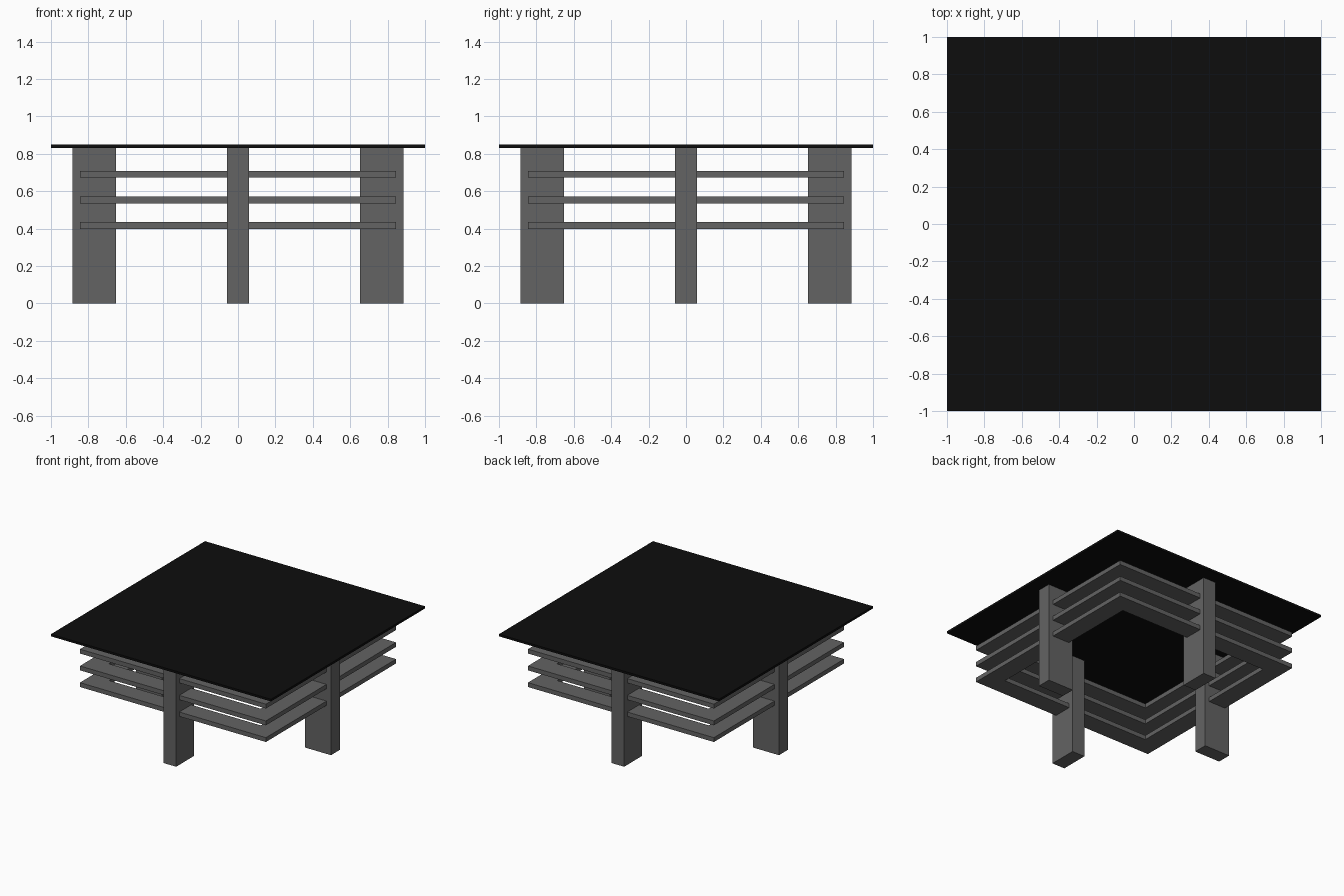
import bpy
import bmesh
from math import pi
from mathutils import Matrix

cube = bpy.data.objects.get("Cube")
if cube:
    bpy.data.objects.remove(cube, do_unlink=True)


def make_material(name, value):
    mat = bpy.data.materials.new(name)
    mat.use_nodes = True
    colour = (value, value, value, 1)
    mat.diffuse_color = colour
    mat.node_tree.nodes["Principled BSDF"].inputs["Base Color"].default_value = colour
    return mat


def prism(name, outline, bottom, top, mat, turn=0):
    """Extrude a flat outline upward, then turn it about the centre axis."""
    bm = bmesh.new()
    face = bm.faces.new([bm.verts.new((x, y, bottom)) for x, y in outline])
    grown = bmesh.ops.extrude_face_region(bm, geom=[face])
    verts = [v for v in grown["geom"] if isinstance(v, bmesh.types.BMVert)]
    bmesh.ops.translate(bm, verts=verts, vec=(0, 0, top - bottom))
    bmesh.ops.recalc_face_normals(bm, faces=bm.faces)
    bm.transform(Matrix.Rotation(turn, 4, "Z"))
    mesh = bpy.data.meshes.new(name)
    bm.to_mesh(mesh)
    bm.free()
    mesh.materials.append(mat)
    obj = bpy.data.objects.new(name, mesh)
    bpy.context.collection.objects.link(obj)
    return obj


def rectangle(x0, x1, y0, y1):
    return [(x0, y0), (x1, y0), (x1, y1), (x0, y1)]


grey = make_material("dark grey wood", 0.125)
black = make_material("black glass", 0.004)

LEG_TOP = 0.832
OUTER, INNER = 0.845, 0.69
RAIL_HEIGHT = 0.036

# Thin square top
prism("table_top", rectangle(-1, 1, -1, 1), LEG_TOP, 0.85, black)

# One leg and three mitred rails on each side
leg = rectangle(-0.058, 0.058, -0.886, -0.651)
rail = [(-OUTER, -OUTER), (OUTER, -OUTER), (INNER, -INNER), (-INNER, -INNER)]
for i, side in enumerate(("front", "left", "back", "right")):
    turn = i * pi / 2
    prism(side + "_leg", leg, 0, LEG_TOP, grey, turn)
    for level, z in (("lower", 0.398), ("middle", 0.535), ("upper", 0.673)):
        prism(f"{side}_{level}_rail", rail, z, z + RAIL_HEIGHT, grey, turn)
